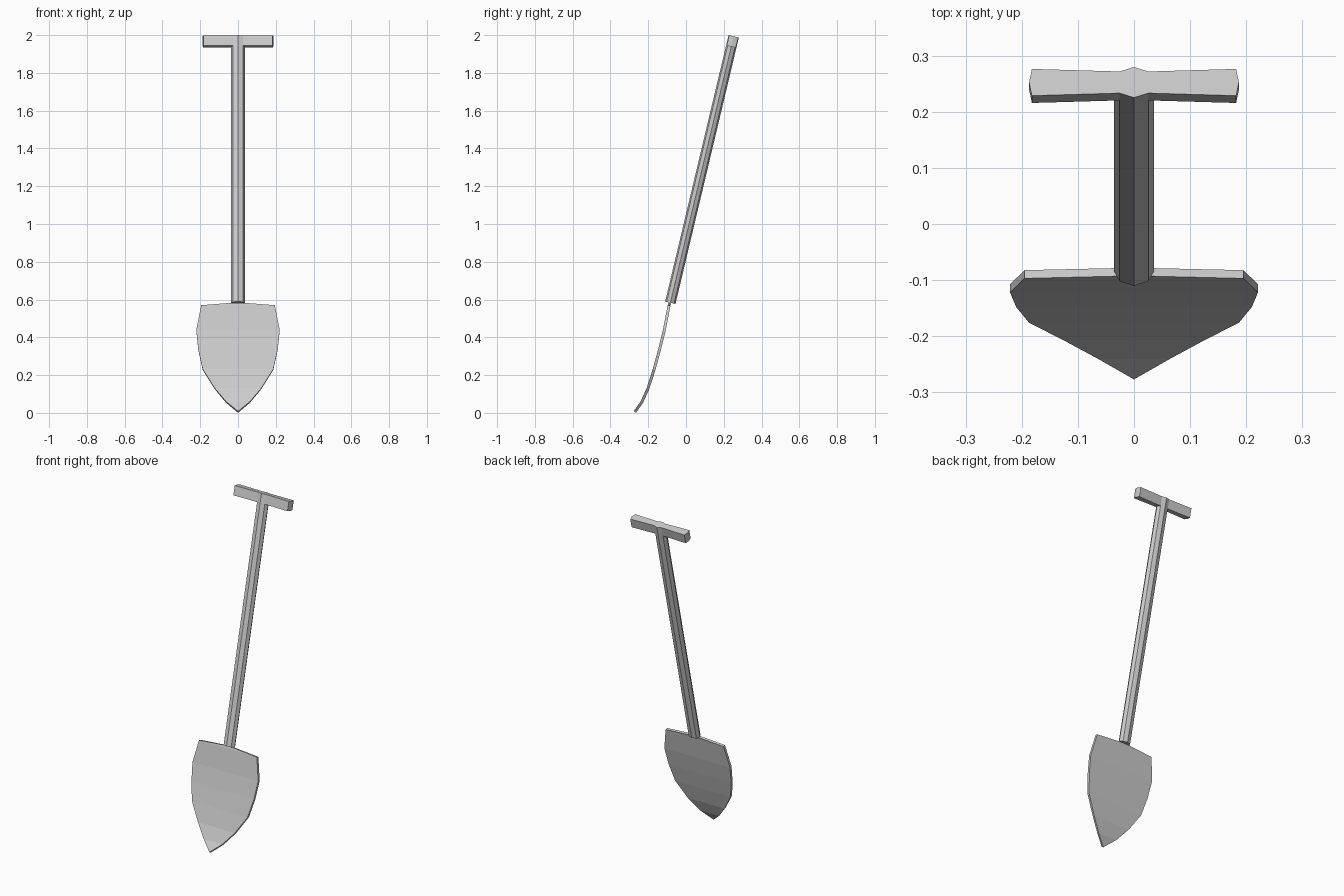
import bpy, bmesh, math
from mathutils import Vector

if "Cube" in bpy.data.objects:
    bpy.data.objects.remove(bpy.data.objects["Cube"])

TILT = math.atan2(0.3355, 1.4106)
TOP = (0, 0.2525, 1.9936)        # centre of the top of the shaft
LENGTH = math.hypot(0.3355, 1.4106)
GRIP_H = 0.056


def finish(name, bm, tilted=False):
    mesh = bpy.data.meshes.new(name)
    bm.to_mesh(mesh)
    bm.free()
    ob = bpy.data.objects.new(name, mesh)
    bpy.context.collection.objects.link(ob)
    if tilted:
        ob.location = TOP
        ob.rotation_euler = (-TILT, 0, 0)
    return ob


def prism(name, outline, z0, z1, cap_top=True):
    bm = bmesh.new()
    low = [bm.verts.new((x, y, z0)) for x, y in outline]
    high = [bm.verts.new((x, y, z1)) for x, y in outline]
    n = len(outline)
    for i in range(n):
        j = (i + 1) % n
        bm.faces.new((low[i], low[j], high[j], high[i]))
    bm.faces.new(low[::-1])
    if cap_top:
        bm.faces.new(high)
    return finish(name, bm, True)


# Shaft: flattened octagon with a corner facing forward
RX, RY = 0.036, 0.028
octagon = [(RX * math.sin(k * math.pi / 4), -RY * math.cos(k * math.pi / 4))
           for k in range(8)]
prism("shaft", octagon, -LENGTH, -GRIP_H, cap_top=False)

# T-grip: bar growing out of the octagon on both sides
half = [(0, -RY), (0.0255, -0.0198), (0.182, -0.0245), (0.187, 0),
        (0.182, 0.0245), (0.0255, 0.0198), (0, RY)]
grip = half + [(-x, y) for x, y in half[-2:0:-1]]
prism("grip", grip, -GRIP_H, 0)

# Blade: rows of half width, y, z from the socket down to the tip
rows = [(0.032, -0.093, 0.583), (0.195, -0.097, 0.57), (0.221, -0.122, 0.44),
        (0.210, -0.148, 0.335), (0.187, -0.176, 0.232), (0.124, -0.208, 0.132),
        (0.063, -0.241, 0.06)]
bm = bmesh.new()
left = [bm.verts.new((-x, y, z)) for x, y, z in rows]
right = [bm.verts.new((x, y, z)) for x, y, z in rows]
tip = bm.verts.new((0, -0.277, 0.009))
for i in range(len(rows) - 1):
    bm.faces.new((left[i], left[i + 1], right[i + 1], right[i]))
bm.faces.new((left[-1], tip, right[-1]))
blade = finish("blade", bm)
solid = blade.modifiers.new("thickness", 'SOLIDIFY')
solid.thickness = 0.015
solid.offset = -1
